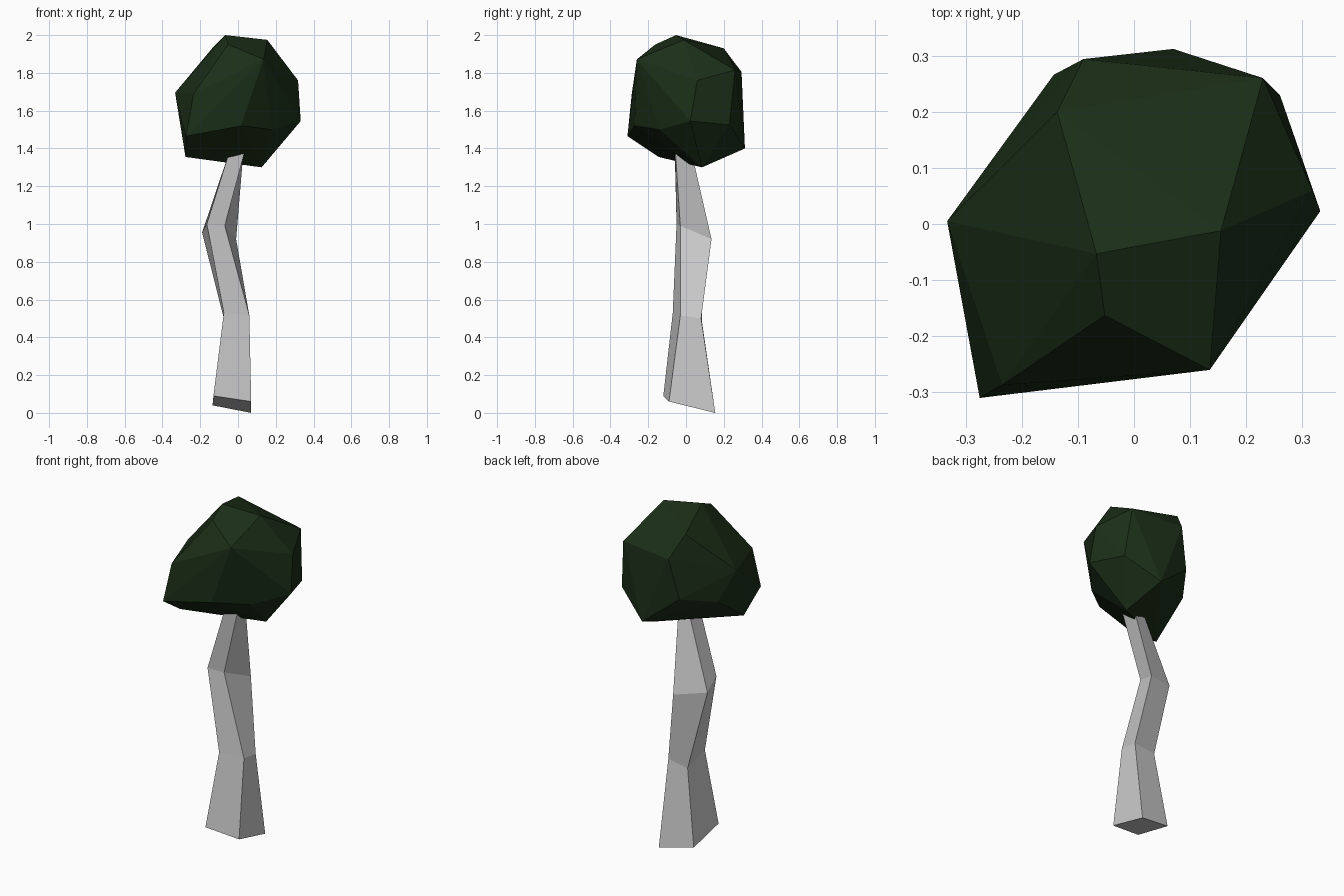
import bpy, bmesh

if "Cube" in bpy.data.objects:
    bpy.data.objects.remove(bpy.data.objects["Cube"])


def finish(name, bm):
    bmesh.ops.recalc_face_normals(bm, faces=bm.faces[:])
    mesh = bpy.data.meshes.new(name)
    bm.to_mesh(mesh)
    bm.free()
    obj = bpy.data.objects.new(name, mesh)
    bpy.context.collection.objects.link(obj)
    return obj


# Crooked four-sided trunk: rings of front-left, front-right, back-right, back-left
rings = [
    [(-.13, -.12, .09), (.07, -.09, .06), (.07, .155, 0), (-.135, .12, .04)],
    [(-.075, -.07, .53), (.06, -.03, .515), (.06, .08, .5), (-.07, .085, .48)],
    [(-.165, -.05, 1.0), (-.07, -.03, .99), (-.01, .135, .92), (-.19, .07, .955)],
    [(-.04, -.06, 1.40), (.04, -.057, 1.40), (.03, .025, 1.40), (-.03, .025, 1.40)],
]
bm = bmesh.new()
loops = [[bm.verts.new(p) for p in ring] for ring in rings]
for low, high in zip(loops, loops[1:]):
    for i in range(4):
        j = (i + 1) % 4
        bm.faces.new((low[i], low[j], high[j], high[i]))
bm.faces.new(loops[0][::-1])
bm.faces.new(loops[-1])
finish("trunk", bm)

# Faceted crown: hull around its twenty corners
corners = [
    # top
    (-.067, -.053, 2.0), (.155, -.012, 1.975), (-.137, .2, 1.93), (-.052, -.163, 1.95),
    # shoulder
    (.23, .26, 1.815), (-.09, .294, 1.805), (-.333, .005, 1.695),
    (.135, -.26, 1.872), (.318, .06, 1.76), (-.235, -.287, 1.69),
    # lower band
    (.332, .023, 1.545), (-.275, -.31, 1.465), (.015, -.272, 1.52), (.18, -.14, 1.5),
    (.26, .23, 1.525), (-.143, .266, 1.57), (-.27, .086, 1.52),
    # underside
    (.125, .085, 1.3), (-.278, -.145, 1.355), (.07, .312, 1.4),
]
bm = bmesh.new()
verts = [bm.verts.new(p) for p in corners]
hull = bmesh.ops.convex_hull(bm, input=verts)
loose = [v for v in bm.verts if not v.link_faces]
bmesh.ops.delete(bm, geom=loose, context='VERTS')
crown = finish("crown", bm)
leaf = bpy.data.materials.new("dark_green")
leaf.diffuse_color = (0.011, 0.028, 0.009, 1)
leaf.use_nodes = True
leaf.node_tree.nodes["Principled BSDF"].inputs["Base Color"].default_value = leaf.diffuse_color
crown.data.materials.append(leaf)
